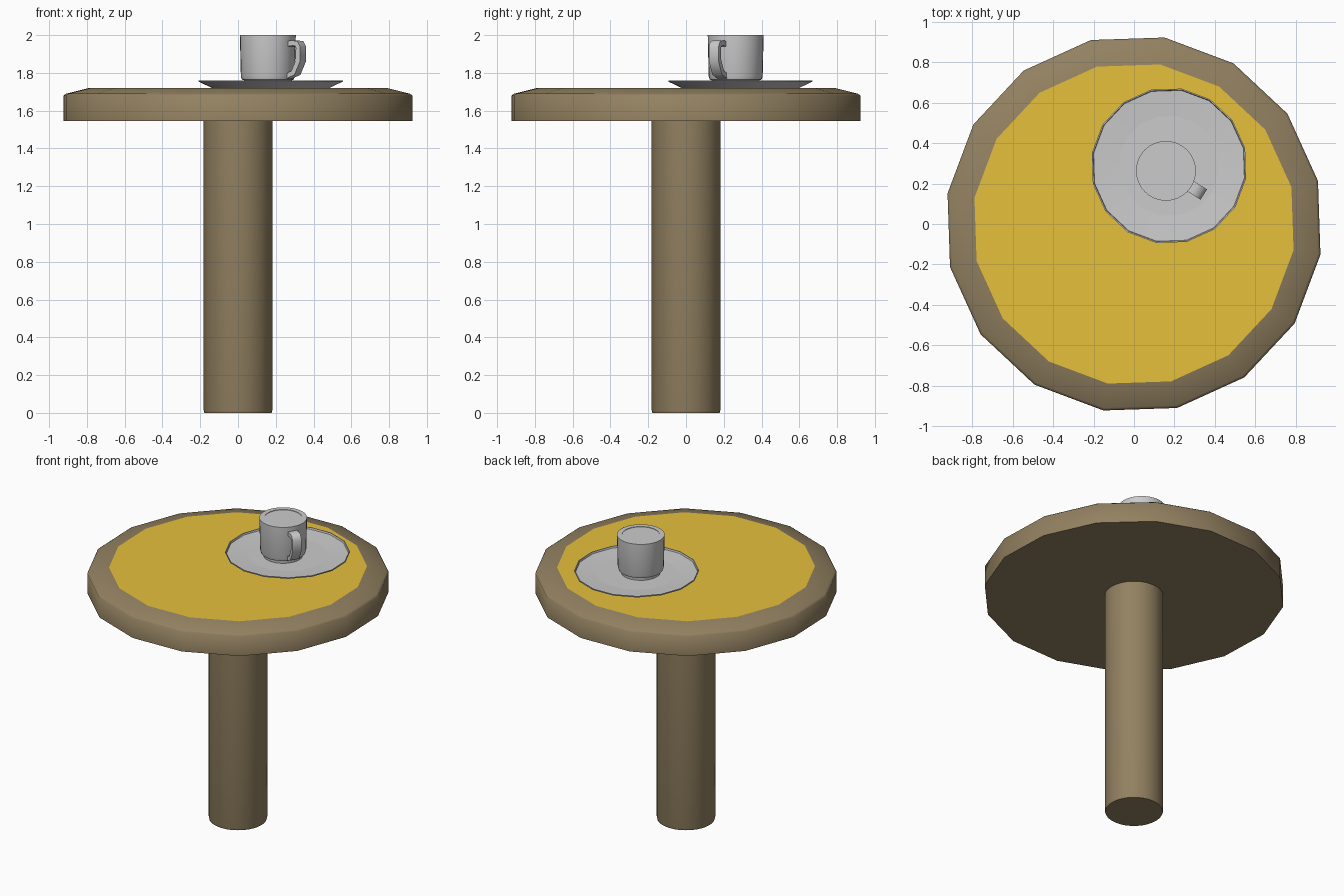
import bpy, bmesh, math
from mathutils import Vector

if "Cube" in bpy.data.objects:
    bpy.data.objects.remove(bpy.data.objects["Cube"])


def material(name, rgb):
    m = bpy.data.materials.new(name)
    m.diffuse_color = (*rgb, 1)
    m.use_nodes = True
    m.node_tree.nodes["Principled BSDF"].inputs["Base Color"].default_value = m.diffuse_color
    return m


def finish(bm, name, mats, sharp_angle):
    # smooth side faces, flat caps, sharp creases
    bmesh.ops.recalc_face_normals(bm, faces=bm.faces[:])
    for f in bm.faces:
        f.smooth = len(f.verts) == 4
    for e in bm.edges:
        e.smooth = e.calc_face_angle(0) < math.radians(sharp_angle)
    me = bpy.data.meshes.new(name)
    bm.to_mesh(me)
    bm.free()
    for m in mats:
        me.materials.append(m)
    ob = bpy.data.objects.new(name, me)
    bpy.context.collection.objects.link(ob)
    return ob


def lathe(name, profile, sides, turn=0, centre=(0, 0), mats=(), sharp_angle=40):
    # revolve (radius, z) points and cap both ends; last cap takes the second material
    bm = bmesh.new()
    rings = []
    for r, z in profile:
        ring = []
        for i in range(sides):
            a = math.radians(turn) + math.tau * i / sides
            ring.append(bm.verts.new((centre[0] + r * math.cos(a), centre[1] + r * math.sin(a), z)))
        rings.append(ring)
    for lo, hi in zip(rings, rings[1:]):
        for i in range(sides):
            j = (i + 1) % sides
            bm.faces.new((lo[i], lo[j], hi[j], hi[i]))
    bm.faces.new(rings[0][::-1])
    top = bm.faces.new(rings[-1])
    if len(mats) > 1:
        top.material_index = 1
    return finish(bm, name, mats, sharp_angle)


brown = material("brown wood", (0.29, 0.22, 0.12))
yellow = material("yellow top", (0.79, 0.53, 0.045))

# Table: 16-sided top with sloped edge, round column
lathe("table_top", [(0.935, 1.545), (0.935, 1.68), (0.922, 1.69), (0.80, 1.72)], 16, -9.3,
      mats=(brown, yellow), sharp_angle=80)
lathe("column", [(0.178, 0), (0.182, 0.015), (0.182, 1.55)], 32,
      mats=(brown,), sharp_angle=60)

# Saucer with a thin raised rim
lathe("saucer", [(0.31, 1.718), (0.387, 1.754), (0.387, 1.761), (0.381, 1.761),
                 (0.378, 1.75), (0.25, 1.742)], 16, -9.3, (0.173, 0.288))

# Cup, filled to the rim
cup = (0.158, 0.263)
lathe("cup", [(0.122, 1.74), (0.124, 1.76), (0.137, 1.765), (0.143, 1.783), (0.148, 2.0),
              (0.116, 2.0), (0.116, 1.997)], 32, 0, cup)

# Handle: rectangular strap swept along a loop beside the cup
path = [(0.13, 1.953), (0.17, 1.958), (0.197, 1.955), (0.207, 1.935),
        (0.206, 1.865), (0.175, 1.8), (0.13, 1.783)]
ang = math.radians(-32)
out = Vector((math.cos(ang), math.sin(ang), 0))
side = Vector((-math.sin(ang), math.cos(ang), 0))
up = Vector((0, 0, 1))
base = Vector((cup[0], cup[1], 0))
bm = bmesh.new()
rings = []
for k, (r, z) in enumerate(path):
    p = Vector(path[max(k - 1, 0)])
    q = Vector(path[min(k + 1, len(path) - 1)])
    t = (q - p).normalized()
    n = out * -t.y + up * t.x
    c = base + out * r + up * z
    rings.append([bm.verts.new(c + n * 0.014 * a + side * 0.03 * b)
                  for a, b in ((-1, -1), (1, -1), (1, 1), (-1, 1))])
for a, b in zip(rings, rings[1:]):
    for i in range(4):
        j = (i + 1) % 4
        bm.faces.new((a[i], a[j], b[j], b[i]))
bm.faces.new(rings[0])
bm.faces.new(rings[-1][::-1])
finish(bm, "cup_handle", (), 60)
